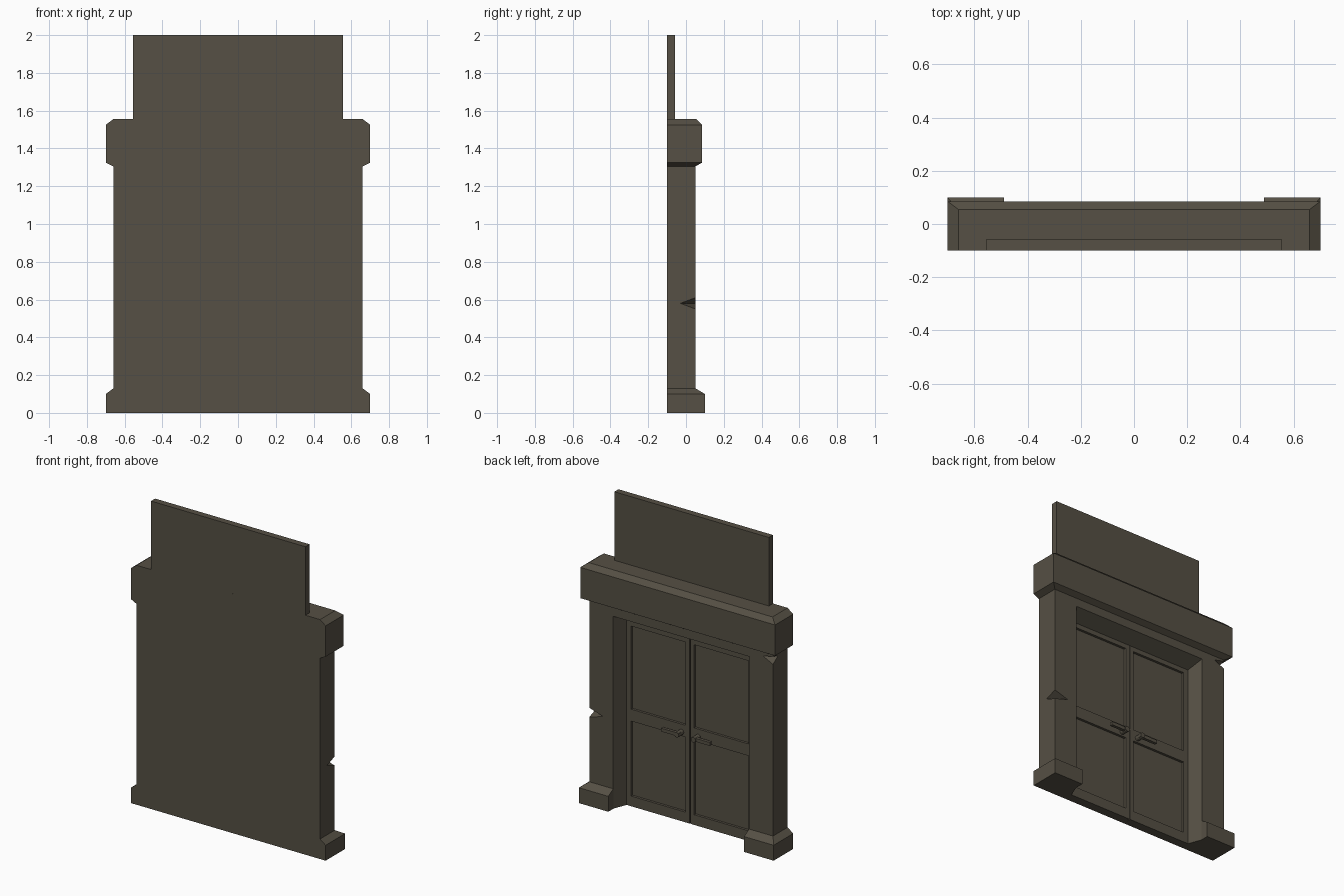
import bpy, bmesh, math
from mathutils import Vector, Matrix

if "Cube" in bpy.data.objects:
    bpy.data.objects.remove(bpy.data.objects["Cube"], do_unlink=True)

stone = bpy.data.materials.new("dark_olive_stone")
stone.use_nodes = True
COLOUR = (0.092, 0.080, 0.058, 1)
stone.diffuse_color = COLOUR
stone.node_tree.nodes["Principled BSDF"].inputs["Base Color"].default_value = COLOUR

BACK = -0.10      # flat wall plane
FACE = 0.05       # outer face of the jambs
LEAF = -0.04      # face of the door leaves


def finish(name, bm):
    bmesh.ops.remove_doubles(bm, verts=bm.verts, dist=1e-5)
    bmesh.ops.recalc_face_normals(bm, faces=bm.faces)
    mesh = bpy.data.meshes.new(name)
    bm.to_mesh(mesh)
    bm.free()
    mesh.materials.append(stone)
    obj = bpy.data.objects.new(name, mesh)
    bpy.context.collection.objects.link(obj)
    return obj


def loft(name, rings):
    """Closed solid through rings of matching points."""
    bm = bmesh.new()
    loops = [[bm.verts.new(p) for p in ring] for ring in rings]
    n = len(loops[0])
    for a, b in zip(loops, loops[1:]):
        for i in range(n):
            j = (i + 1) % n
            bm.faces.new((a[i], a[j], b[j], b[i]))
    bm.faces.new(loops[0])
    bm.faces.new(loops[-1])
    return finish(name, bm)


def rect(x0, x1, y0, y1, z):
    return [(x0, y0, z), (x1, y0, z), (x1, y1, z), (x0, y1, z)]


def box(name, x0, x1, y0, y1, z0, z1):
    return loft(name, [rect(x0, x1, y0, y1, z0), rect(x0, x1, y0, y1, z1)])


def chip(obj, a, b, top, bottom):
    """Cut a wedge out of a corner: a and b lie on the two faces."""
    a, b, top, bottom = map(Vector, (a, b, top, bottom))
    mid = (a + b) / 2
    bm = bmesh.new()
    for p in (a, b, 2 * top - mid, 2 * bottom - mid):
        bm.verts.new(p)
    bmesh.ops.convex_hull(bm, input=bm.verts)
    cutter = finish("chip_cutter", bm)
    cutter.hide_render = True
    mod = obj.modifiers.new("chip", "BOOLEAN")
    mod.operation = "DIFFERENCE"
    mod.solver = "EXACT"
    mod.object = cutter
    bpy.context.view_layer.objects.active = obj
    bpy.ops.object.modifier_apply(modifier=mod.name)
    bpy.data.objects.remove(cutter, do_unlink=True)


def door_leaf(name, s):
    """Leaf with two recessed panels, s = side sign."""
    xs = [0.003, 0.03, 0.422, 0.458]
    zs = [0.0, 0.066, 0.553, 0.63, 1.17, 1.205]
    bm = bmesh.new()
    grid = [[bm.verts.new((x, LEAF, z)) for z in zs] for x in xs]
    panels = []
    for i in range(3):
        for k in range(5):
            f = bm.faces.new((grid[i][k], grid[i][k + 1],
                              grid[i + 1][k + 1], grid[i + 1][k]))
            if i == 1 and k in (1, 3):
                panels.append(f)
    rim = [e for e in bm.edges if e.is_boundary]
    # sloped moulding, then the sunk panel
    bmesh.ops.inset_individual(bm, faces=panels, thickness=0.018)
    for f in panels:
        for v in f.verts:
            v.co.y -= 0.016
    # leaf thickness
    ext = bmesh.ops.extrude_edge_only(bm, edges=rim)["geom"]
    for v in ext:
        if isinstance(v, bmesh.types.BMVert):
            v.co.y = -0.08
    bmesh.ops.scale(bm, vec=(s, 1, 1), verts=bm.verts)
    return finish(name, bm)


# Wall behind the doors and the raised upper board
box("back_wall", -0.66, 0.66, BACK, -0.062, 0, 1.31)
box("upper_board", -0.555, 0.555, BACK, -0.058, 1.53, 2.0)

# Lintel with sloped upper and lower edges
loft("lintel", [rect(-x, x, BACK, y, z) for x, y, z in (
    (0.66, 0.05, 1.305), (0.70, 0.085, 1.325),
    (0.70, 0.085, 1.525), (0.66, 0.055, 1.555))])

# Header above the doors, with a sloped soffit
profile = [(BACK, 1.20), (LEAF, 1.20), (FACE, 1.25), (FACE, 1.31), (BACK, 1.31)]
loft("header", [[(x, y, z) for y, z in profile] for x in (-0.49, 0.49)])

jambs = {}
for side, s in (("left", 1), ("right", -1)):
    # Jamb with a splayed reveal
    plan = [(0.66, BACK), (0.66, FACE), (0.49, FACE), (0.455, LEAF), (0.455, BACK)]
    jambs[side] = loft(side + "_jamb",
                       [[(s * x, y, z) for x, y in plan] for z in (0, 1.31)])
    # Plinth block with sloped top
    loft(side + "_plinth", [rect(s * 0.488, s * x, BACK, y, z) for x, y, z in (
        (0.70, 0.10, 0), (0.70, 0.10, 0.10), (0.66, 0.05, 0.13))])
    door_leaf(side + "_door_leaf", s)

    # Lever handle on a round neck
    bm = bmesh.new()
    bmesh.ops.create_cone(
        bm, cap_ends=True, segments=12, radius1=0.017, radius2=0.017, depth=0.055,
        matrix=Matrix.Translation((s * 0.06, -0.015, 0.58)) @ Matrix.Rotation(math.pi / 2, 4, "X"))
    finish(side + "_handle_neck", bm)
    box(side + "_handle_lever", s * 0.045, s * 0.175, -0.014, 0.006, 0.569, 0.591)

# Weathered nicks in the jamb corners
chip(jambs["left"], (0.66, -0.03, 0.58), (0.56, 0.05, 0.58),
     (0.66, 0.05, 0.61), (0.66, 0.05, 0.55))
chip(jambs["right"], (-0.66, 0.0, 1.28), (-0.59, 0.05, 1.28),
     (-0.66, 0.05, 1.297), (-0.66, 0.05, 1.245))
